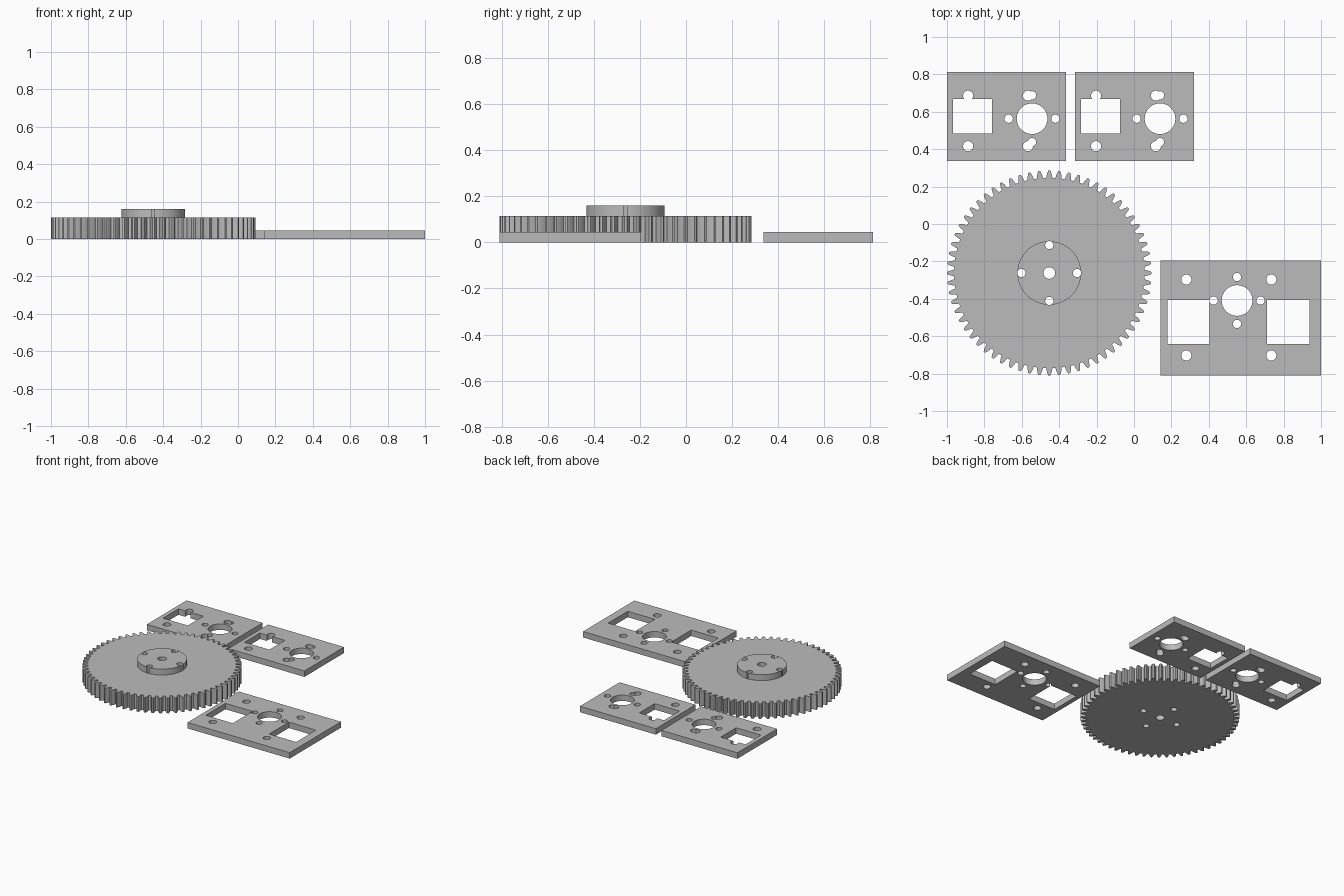
import bpy
import bmesh
from math import cos, sin, pi, radians

cube = bpy.data.objects.get("Cube")
if cube:
    bpy.data.objects.remove(cube, do_unlink=True)

grey = bpy.data.materials.new("plain grey")
grey.use_nodes = True
COLOUR = (0.5, 0.5, 0.5, 1)
grey.diffuse_color = COLOUR
grey.node_tree.nodes["Principled BSDF"].inputs["Base Color"].default_value = COLOUR


def prism(name, outline, z0, z1):
    """Extrude a closed counter-clockwise outline from z0 to z1."""
    bm = bmesh.new()
    face = bm.faces.new([bm.verts.new((x, y, z0)) for x, y in outline])
    extruded = bmesh.ops.extrude_face_region(bm, geom=[face], use_keep_orig=True)
    top = [v for v in extruded["geom"] if isinstance(v, bmesh.types.BMVert)]
    bmesh.ops.translate(bm, verts=top, vec=(0, 0, z1 - z0))
    bmesh.ops.recalc_face_normals(bm, faces=bm.faces)
    mesh = bpy.data.meshes.new(name)
    bm.to_mesh(mesh)
    bm.free()
    mesh.materials.append(grey)
    obj = bpy.data.objects.new(name, mesh)
    bpy.context.collection.objects.link(obj)
    return obj


def circle(x, y, r, n=32):
    return [(x + r * cos(2 * pi * i / n), y + r * sin(2 * pi * i / n)) for i in range(n)]


def rect(x0, x1, y0, y1):
    return [(x0, y0), (x1, y0), (x1, y1), (x0, y1)]


def cross_holes(x, y, d, r):
    """Four small holes around a centre."""
    return [circle(x + dx, y + dy, r) for dx, dy in ((d, 0), (-d, 0), (0, d), (0, -d))]


def pierce(obj, holes):
    """Cut each hole outline right through the part, then smooth round walls."""
    cutters = []
    for hole in holes:
        cutter = prism("hole_cutter", hole, -0.1, 0.3)
        cutter.hide_render = True
        mod = obj.modifiers.new("hole", "BOOLEAN")
        mod.operation = "DIFFERENCE"
        mod.solver = "EXACT"
        mod.object = cutter
        cutters.append(cutter)
    bpy.context.view_layer.update()
    graph = bpy.context.evaluated_depsgraph_get()
    mesh = bpy.data.meshes.new_from_object(obj.evaluated_get(graph))
    obj.modifiers.clear()
    obj.data = mesh
    for cutter in cutters:
        bpy.data.objects.remove(cutter, do_unlink=True)
    bpy.ops.object.select_all(action="DESELECT")
    obj.select_set(True)
    bpy.context.view_layer.objects.active = obj
    bpy.ops.object.shade_smooth_by_angle(angle=radians(20))


THICK = 0.045
SMALL, BOLT, BORE = 0.022, 0.027, 0.082

# Spur gear: tooth flanks as (radius, share of half a pitch)
GX, GY, TEETH = -0.453, -0.262, 64
flank = [(0.509, 0.66), (0.52, 0.58), (0.53, 0.47), (0.54, 0.33), (0.547, 0.2)]
tooth = [(r, -w) for r, w in flank] + [(r, w) for r, w in reversed(flank)]
outline = []
for i in range(TEETH):
    for r, w in tooth:
        a = 2 * pi * (i + w / 2) / TEETH
        outline.append((GX + r * cos(a), GY + r * sin(a)))
gear_holes = [circle(GX, GY, 0.031)] + cross_holes(GX, GY, 0.149, SMALL)
gear = prism("gear_wheel", outline, 0, 0.115)
pierce(gear, gear_holes)

# Raised hub with the same bolt pattern
hub = prism("gear_hub", circle(GX, GY, 0.17, 64), 0.115, 0.16)
pierce(hub, gear_holes)

# Wide mounting plate with two windows
wide = prism("wide_plate", rect(0.143, 1.0, -0.809, -0.195), 0, THICK)
holes = [circle(0.551, -0.409, BORE, 48)] + cross_holes(0.551, -0.409, 0.125, SMALL)
holes += [circle(x, y, BOLT) for x in (0.28, 0.734) for y in (-0.297, -0.703)]
holes += [rect(x, x + 0.227, -0.641, -0.405) for x in (0.178, 0.71)]
pierce(wide, holes)

# Pair of small mounting plates
for name, dx in (("left_small_plate", 0.684), ("right_small_plate", 0)):
    plate = prism(name, rect(dx - 1, dx - 0.363, 0.337, 0.812), 0, THICK)
    cx, cy = dx - 0.545, 0.563
    holes = [circle(cx, cy, BORE, 48)] + cross_holes(cx, cy, 0.125, SMALL)
    holes += [circle(dx + x, y, BOLT) for x in (-0.887, -0.567) for y in (0.416, 0.686)]
    holes.append(rect(dx - 0.967, dx - 0.759, 0.483, 0.668))
    pierce(plate, holes)
